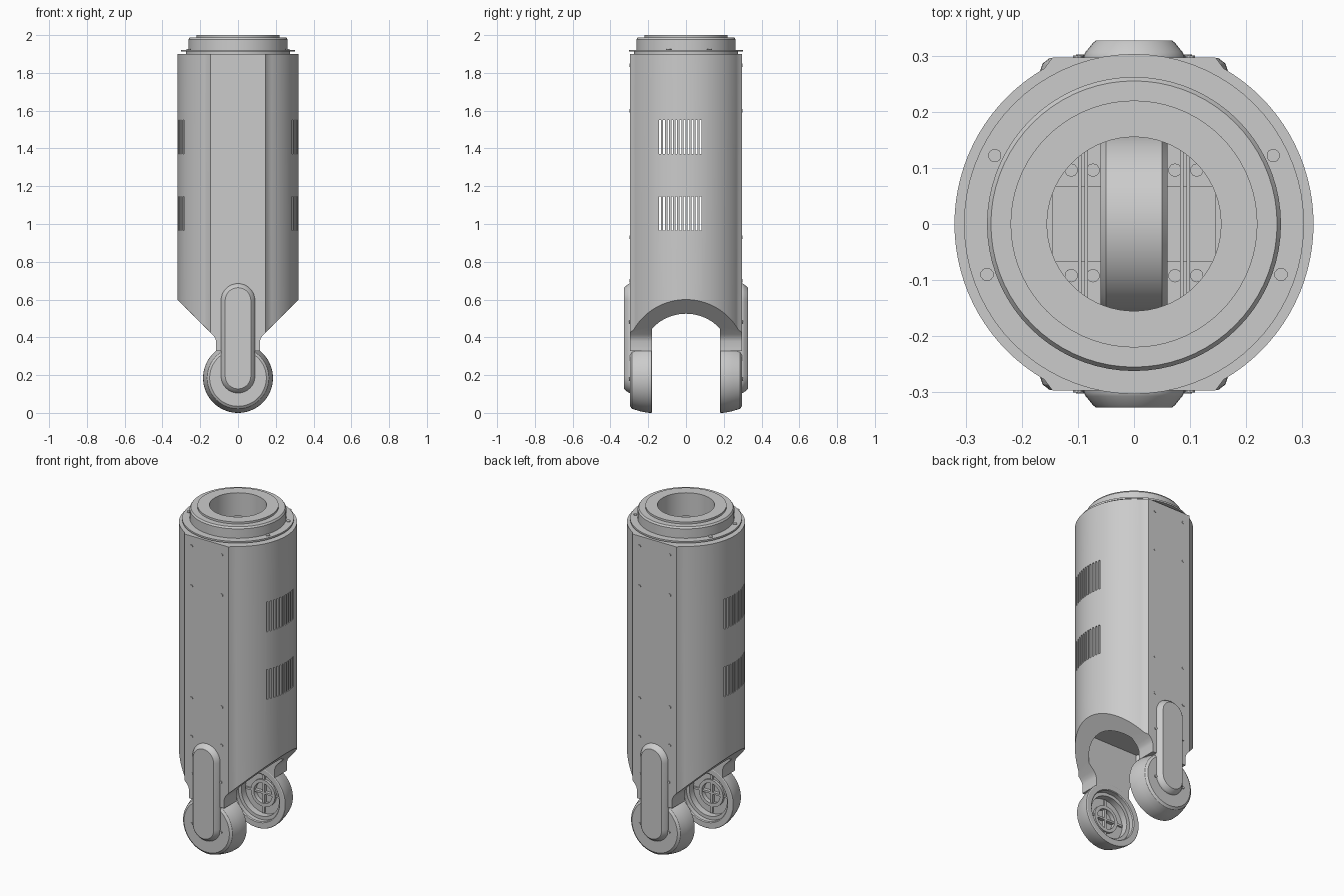
import bpy, bmesh
from math import sin, cos, pi, asin, radians
from mathutils import Matrix

if "Cube" in bpy.data.objects:
    bpy.data.objects.remove(bpy.data.objects["Cube"])

SIDES = [("front", Matrix.Identity(4)), ("back", Matrix.Rotation(pi, 4, 'Z'))]


def finish(name, bm, mat=None):
    bmesh.ops.remove_doubles(bm, verts=bm.verts, dist=1e-5)
    bmesh.ops.recalc_face_normals(bm, faces=bm.faces)
    if mat:
        bm.transform(mat)
    me = bpy.data.meshes.new(name)
    bm.to_mesh(me)
    bm.free()
    ob = bpy.data.objects.new(name, me)
    bpy.context.collection.objects.link(ob)
    return ob


def smooth(ob, angle=30):
    bpy.ops.object.select_all(action='DESELECT')
    ob.select_set(True)
    bpy.context.view_layer.objects.active = ob
    bpy.ops.object.shade_smooth_by_angle(angle=radians(angle))
    return ob


def loft(bm, rings, caps=True):
    rows = [[bm.verts.new(p) for p in r] for r in rings]
    n = len(rows[0])
    for a, b in zip(rows, rows[1:]):
        for i in range(n):
            bm.faces.new((a[i], a[(i + 1) % n], b[(i + 1) % n], b[i]))
    if caps:
        bm.faces.new(rows[0])
        bm.faces.new(rows[-1])


def prism(name, pts, lo, hi, axis='z'):
    put = (lambda u, v, w: (u, v, w)) if axis == 'z' else (lambda u, v, w: (u, w, v))
    bm = bmesh.new()
    loft(bm, [[put(u, v, w) for u, v in pts] for w in (lo, hi)])
    return finish(name, bm)


def lathe(name, profile, mat=None, n=72):
    bm = bmesh.new()
    rings = [[(r * cos(2 * pi * i / n), r * sin(2 * pi * i / n), z) for i in range(n)]
             for r, z in profile + profile[:1]]
    loft(bm, rings, caps=False)
    bmesh.ops.dissolve_degenerate(bm, edges=bm.edges, dist=1e-6)
    return smooth(finish(name, bm, mat))


def boxes(name, specs, mat=None):
    bm = bmesh.new()
    for c, s in specs:
        bmesh.ops.create_cube(bm, size=1, matrix=Matrix.Translation(c) @ Matrix.Diagonal((*s, 1)))
    return finish(name, bm, mat)


def studs(name, specs, radius, depth, axis='z', mat=None):
    rot = Matrix.Rotation(pi / 2, 4, 'X') if axis == 'y' else Matrix.Identity(4)
    bm = bmesh.new()
    for c in specs:
        bmesh.ops.create_cone(bm, cap_ends=True, segments=10, radius1=radius, radius2=radius,
                              depth=depth, matrix=Matrix.Translation(c) @ rot)
    return smooth(finish(name, bm, mat))


def boolean(ob, cutter, op='DIFFERENCE'):
    cutter.hide_render = True
    m = ob.modifiers.new("cut", 'BOOLEAN')
    m.operation, m.object, m.solver = op, cutter, 'EXACT'
    bpy.context.view_layer.objects.active = ob
    bpy.ops.object.modifier_apply(modifier=m.name)
    bpy.data.objects.remove(cutter)


def arc(r, a0, a1, n):
    return [(r * cos(a0 + (a1 - a0) * i / n), r * sin(a0 + (a1 - a0) * i / n)) for i in range(n + 1)]


def both(pts):
    """Close a half outline by turning it 180 degrees."""
    return pts + [(-x, -y) for x, y in pts]


# Main tube: round with raised flat strips front and back, narrowing to two fork legs
body = prism("main_tube", both([(.145, -.297)] + arc(.32, -pi / 3, pi / 3, 32) + [(.145, .297)]), .3, 1.9)
half = [(.34, 1.95), (.34, .62), (.135, .415), (.122, .398), (.116, .38), (.116, .328)]
boolean(body, prism("silhouette", half + [(-x, z) for x, z in reversed(half)], -.4, .4, 'y'), 'INTERSECT')
a = asin(.18 / .245)
boolean(body, prism("fork_gap", both(arc(.245, -a, a, 24)), .2, .62))
boolean(body, prism("bore", arc(.265, 0, 2 * pi * 63 / 64, 63), .66, 2.0))

# Cooling slots through both side walls
boolean(body, boxes("slots", [((0, -.137 + .0214 * i, z), (.8, .010, .18))
                              for i in range(11) for z in (1.055, 1.46)]))
smooth(body, 25)

# Top collar with flange, stepped ring and central hole
lathe("top_collar", [(.155, 1.86), (.275, 1.86), (.275, 1.912), (.303, 1.912), (.303, 1.922),
                     (.262, 1.922), (.262, 1.978), (.255, 1.988), (.22, 1.988), (.22, 2.0), (.155, 2.0)])
studs("collar_bolts", [(.18 * cos(k * pi / 3), .18 * sin(k * pi / 3), 1.998) for k in range(6)], .006, .004)
studs("flange_bolts", [(x, y, 1.923) for x, y in ((.248, .122), (-.248, .122), (.262, -.09), (-.262, -.09))],
      .012, .006)

# Joint discs at the leg ends, recessed on the inner side, with ribs
cup = [(0, .296), (.15, .296), (.163, .286), (.176, .245), (.184, .205), (.185, .182), (.18, .179),
       (.15, .179), (.145, .184), (.145, .21), (.125, .21), (.125, .25), (.08, .25), (.08, .235),
       (.06, .235), (.06, .265), (0, .265)]
for side, turn in SIDES:
    place = turn @ Matrix.Translation((0, 0, .185)) @ Matrix.Rotation(pi / 2, 4, 'X')
    lathe(side + "_joint_disc", cup, place)
    boxes(side + "_joint_ribs", [((0, 0, .25), (.24, .012, .02)), ((0, 0, .25), (.012, .24, .02))], place)

    # Long rounded cover over each joint
    def stadium(r, y):
        top = [(x, y, z + .595) for x, z in arc(r, 0, pi, 16)]
        return top + [(x, y, z + .195) for x, z in arc(r, pi, 2 * pi, 16)]
    bm = bmesh.new()
    loft(bm, [stadium(r, y) for r, y in ((.09, -.26), (.09, -.300), (.086, -.307), (.073, -.323), (.068, -.327))])
    smooth(finish(side + "_joint_cover", bm, turn), 35)

    # Small screws on the flat strip and cover edge
    studs(side + "_screws", [(x, -.297, z) for x in (-.1, .1) for z in (.7, .93, 1.6, 1.84)],
          .009, .006, 'y', turn)
    studs(side + "_cover_screws", [(x, -.298, z) for x in (-.096, .096) for z in (.18, .48)],
          .008, .008, 'y', turn)

# Drive drum and mounting bracket inside the tube
lathe("drive_drum", [(0, -.06), (.15, -.06), (.163, -.05), (.163, .05), (.15, .06), (0, .06)],
      Matrix.Translation((0, 0, .79)) @ Matrix.Rotation(pi / 2, 4, 'Y'))
boxes("drum_bracket", [((s * .1, 0, .73), (.09, .135, .16)) for s in (-1, 1)] +
      [((s * x, 0, .75), (.006, .34, .2)) for s in (-1, 1) for x in (.085, .097)])
studs("bracket_bolts", [(s * x, y, .67) for s in (-1, 1) for x in (.073, .112) for y in (-.092, .096)],
      .012, .04)
